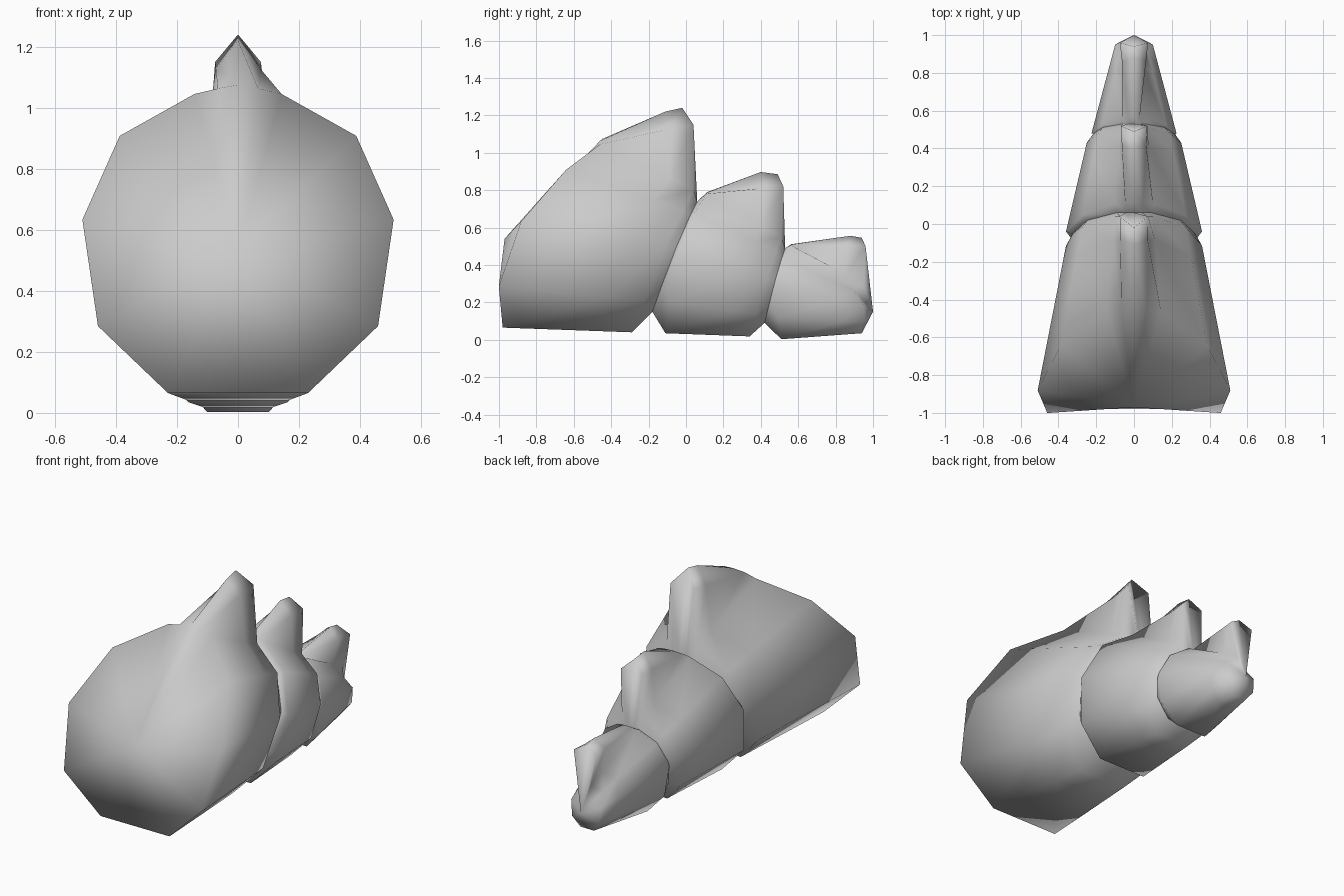
import bpy, bmesh
from mathutils import Vector

if "Cube" in bpy.data.objects:
    bpy.data.objects.remove(bpy.data.objects["Cube"])

# Half cross-section of a ten-sided ring: width, y and z fractions
WX = [.45, .90, 1.0, .76, .28]
WZ = [0, .224, .58, .86, 1.0]


def ring(w, bottom, top, wy=(0, .2, .53, .83, 1.0), rise=.0):
    """Half ring from the bottom edge to the top centre (7 points)."""
    (y0, z0), (y1, z1) = bottom, top
    p = [Vector((w * a, y0 + (y1 - y0) * c, z0 + (z1 - z0) * b))
         for a, b, c in zip(WX, WZ, wy)]
    p.append(Vector((w * .13, y1, z1 + rise * .6)))
    p.append(Vector((0, y1 + rise * .5, z1 + rise)))
    return p


def crest(r, side, tip):
    """Raise the top of a back ring into a spike."""
    r = [v.copy() for v in r]
    r[5], r[6] = Vector(side), Vector((0, *tip))
    return r


def before_crest(a, b, ridge, t=.75):
    """Ring just ahead of the crest that carries the ridge point."""
    r = [u.lerp(v, t) for u, v in zip(a, b)]
    r[6] = Vector((0, *ridge))
    return r


def loft(name, rings, start=None, end=None):
    bm = bmesh.new()
    loops = []
    for r in rings:
        full = list(r) + [Vector((-v.x, v.y, v.z)) for v in reversed(r[:-1])]
        loops.append([bm.verts.new(v) for v in full])
    n = len(loops[0])
    for a, b in zip(loops, loops[1:]):
        for i in range(n):
            j = (i + 1) % n
            bm.faces.new((a[i], a[j], b[j], b[i]))
    # fan caps with a bulging centre
    for centre, loop in ((start, loops[0]), (end, loops[-1])):
        if centre:
            c = bm.verts.new(centre)
            for i in range(n):
                bm.faces.new((c, loop[i], loop[(i + 1) % n]))
    bmesh.ops.recalc_face_normals(bm, faces=bm.faces)
    me = bpy.data.meshes.new(name)
    bm.to_mesh(me)
    bm.free()
    for f in me.polygons:
        f.use_smooth = True
    ob = bpy.data.objects.new(name, me)
    bpy.context.collection.objects.link(ob)
    return ob


# Narrow joints shared by neighbouring segments
joint_a = ring(.325, (-.18, .15), (.06, .74))
joint_b = ring(.215, (.42, .09), (.53, .49))

# Large front segment
front = ring(.51, (-.98, .065), (-.46, 1.045), (0, -.04, .19, .65, 1), .03)
back = crest(ring(.36, (-.29, .04), (.04, .80)), (.075, .04, 1.15), (-.02, 1.24))
loft("large_segment",
     [front, before_crest(front, back, (-.11, 1.22)), back, joint_a],
     start=(0, -.97, .54))

# Middle segment
front = ring(.36, (-.11, .035), (.11, .78), (0, .1, .32, .7, 1), .01)
back = crest(ring(.25, (.34, .018), (.51, .55)), (.07, .52, .82), (.49, .885))
loft("middle_segment",
     [joint_a, front, before_crest(front, back, (.40, .897)), back, joint_b])

# Small tail segment
front = ring(.225, (.51, .003), (.56, .505), (0, -.3, -.6, .3, 1), .006)
back = crest(ring(.10, (.94, .035), (.95, .30), (0, 1.5, .9, -4, 1)),
             (.075, .96, .50), (.94, .545))
loft("tail_segment",
     [joint_b, front, before_crest(front, back, (.88, .556)), back],
     end=(0, 1.0, .15))
